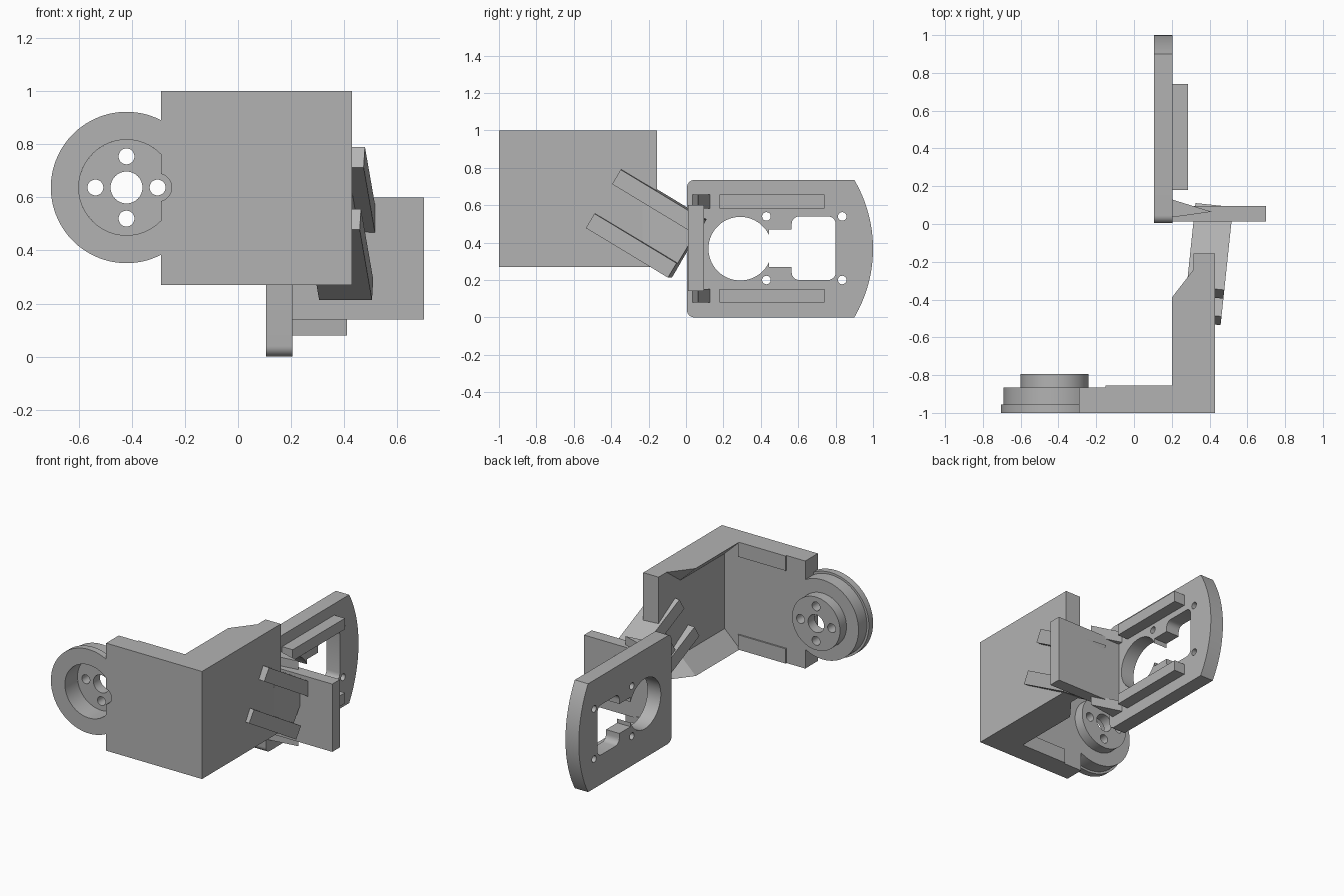
import bpy, bmesh
from math import cos, sin, pi, radians, acos, asin
from mathutils import Matrix, Vector

old = bpy.data.objects.get("Cube")
if old:
    bpy.data.objects.remove(old)

grey = bpy.data.materials.new("plain grey")
grey.use_nodes = True
grey.diffuse_color = (0.45, 0.45, 0.45, 1)
grey.node_tree.nodes["Principled BSDF"].inputs["Base Color"].default_value = (0.45, 0.45, 0.45, 1)

# Local sheet axes: outline in XZ extruded along Y, or in YZ along X
XZ = Matrix(((1, 0, 0, 0), (0, 0, -1, 0), (0, 1, 0, 0), (0, 0, 0, 1)))
YZ = Matrix(((0, 0, 1, 0), (1, 0, 0, 0), (0, 1, 0, 0), (0, 0, 0, 1)))


def arc(cx, cy, r, a=0.0, b=2 * pi, n=48):
    closed = abs(b - a) > 2 * pi - 0.001
    steps = n if closed else n - 1
    return [(cx + r * cos(a + (b - a) * i / steps), cy + r * sin(a + (b - a) * i / steps))
            for i in range(n)]


def rounded(x0, x1, y0, y1, r):
    pts = []
    for i, (x, y) in enumerate([(x1 - r, y1 - r), (x0 + r, y1 - r), (x0 + r, y0 + r), (x1 - r, y0 + r)]):
        pts += arc(x, y, r, i * pi / 2, (i + 1) * pi / 2, 6)
    return pts


def sheet(name, loops, lo, hi, axes):
    """Flat outline with holes, extruded between lo and hi."""
    cu = bpy.data.curves.new(name, "CURVE")
    cu.dimensions = "2D"
    cu.fill_mode = "BOTH"
    cu.extrude = (hi - lo) / 2
    for loop in loops:
        sp = cu.splines.new("POLY")
        sp.points.add(len(loop) - 1)
        for p, (x, y) in zip(sp.points, loop):
            p.co = (x, y, 0, 1)
        sp.use_cyclic_u = True
    ob = bpy.data.objects.new(name, cu)
    bpy.context.collection.objects.link(ob)
    normal = Vector((0, 1, 0)) if axes is XZ else Vector((1, 0, 0))
    ob.matrix_world = Matrix.Translation(normal * (lo + hi) / 2) @ axes
    bpy.ops.object.select_all(action="DESELECT")
    ob.select_set(True)
    bpy.context.view_layer.objects.active = ob
    bpy.ops.object.convert(target="MESH")
    ob = bpy.context.view_layer.objects.active
    ob.data.materials.clear()
    ob.data.materials.append(grey)
    bpy.ops.object.shade_smooth_by_angle(angle=radians(30))
    return ob


def hull(name, points, matrix=Matrix()):
    """Convex solid around a few points."""
    bm = bmesh.new()
    for p in points:
        bm.verts.new(p)
    bmesh.ops.convex_hull(bm, input=bm.verts)
    bmesh.ops.dissolve_limit(bm, angle_limit=0.01, verts=bm.verts, edges=bm.edges)
    bmesh.ops.recalc_face_normals(bm, faces=bm.faces)
    me = bpy.data.meshes.new(name)
    bm.to_mesh(me)
    bm.free()
    me.materials.append(grey)
    ob = bpy.data.objects.new(name, me)
    ob.matrix_world = matrix
    bpy.context.collection.objects.link(ob)
    return ob


def box(name, xs, ys, zs, matrix=Matrix()):
    return hull(name, [(x, y, z) for x in xs for y in ys for z in zs], matrix)


# Round hub: stepped rim, open at the wall, and a drilled floor
HX, HZ, EDGE = -0.42, 0.637, -0.29


def rim(r):
    a, b = acos((EDGE - HX) / r), acos((EDGE - HX) / 0.18)
    return arc(HX, HZ, r, a, 2 * pi - a, 64) + arc(HX, HZ, 0.18, 2 * pi - b, b, 48)


sheet("hub_front_lip", [rim(0.285)], -1, -0.955, XZ)
sheet("hub_rim", [rim(0.27)], -0.955, -0.865, XZ)
holes = [arc(HX, HZ, 0.06)]
holes += [arc(HX + 0.117 * cos(i * pi / 2), HZ + 0.117 * sin(i * pi / 2), 0.03, n=24) for i in range(4)]
sheet("hub_floor", [arc(HX, HZ, 0.18, n=64)] + holes, -0.865, -0.795, XZ)

# Corner bracket: front wall with a screw notch, and side wall
notch_angle = acos(0.013 / 0.053)
notch = arc(-0.303, HZ, 0.053, notch_angle, -notch_angle, 20)
sheet("front_wall", [[(EDGE, 0.27), (0.43, 0.27), (0.43, 1), (EDGE, 1)] + notch], -1, -0.865, XZ)
box("side_wall", (0.315, 0.43), (-0.95, -0.155), (0.27, 1))

# Stiffening ribs along the top and bottom of the bracket
for side, edge, s in (("top", 1, -1), ("bottom", 0.27, 1)):
    deep = edge + s * 0.115
    hull(side + "_side_rib", [(0.2, -0.87, edge), (0.2, -0.39, edge), (0.32, -0.235, edge),
                              (0.32, -0.87, edge), (0.32, -0.87, deep), (0.32, -0.39, deep)])
    box(side + "_front_rib", (-0.15, 0.21), (-0.87, -0.855), (edge, edge + s * 0.1))

# Tilted arm with two prongs and a web between them
tilt = (Matrix.Translation((0.41, -0.04, 0.29)) @ Matrix.Rotation(radians(-6), 4, "Z")
        @ Matrix.Rotation(radians(-31), 4, "X"))
box("lower_prong", (-0.1, 0.1), (-0.515, 0), (-0.09, 0), tilt)
box("upper_prong", (-0.1, 0.1), (-0.515, 0), (0.184, 0.274), tilt)
box("arm_web", (-0.09, 0.04), (-0.32, 0), (-0.01, 0.19), tilt)

# Cross plate joining the arm to the motor plate
box("cross_plate", (0.2, 0.7), (0.012, 0.095), (0.14, 0.6))

# Motor plate: rounded near end, bowed far end, keyhole cut-out and screw holes
H, MID = 0.735, 0.3675
bow_r = (0.1 ** 2 + MID ** 2) / 0.2
bow = asin(MID / bow_r)
outline = (arc(0.045, H - 0.04, 0.04, pi / 2, pi, 8) + arc(0.045, 0.04, 0.04, pi, 1.5 * pi, 8)
           + arc(1 - bow_r, MID, bow_r, -bow, bow, 32))
mouth = acos(0.155 / 0.17)
keyhole = arc(0.29, MID, 0.17, mouth, 2 * pi - mouth, 56)
keyhole += [(0.445, 0.27), (0.565, 0.27)]
pocket = rounded(0.565, 0.8, 0.2, 0.54, 0.04)
keyhole += pocket[12:] + pocket[:12] + [(0.565, 0.47), (0.445, 0.47)]
screws = [arc(y, z, 0.023, n=20) for y in (0.43, 0.835) for z in (0.2, 0.54)]
sheet("motor_plate", [outline, keyhole] + screws, 0.105, 0.205, YZ)

# Rails and gussets on the motor plate
for side, z0, z1 in (("lower", 0.08, 0.152), ("upper", 0.583, 0.658)):
    box(side + "_rail", (0.2, 0.285), (0.18, 0.74), (z0, z1))
    hull(side + "_gusset", [(x, y, z) for x, y in ((0.2, 0.13), (0.41, 0.065), (0.2, 0.035))
                            for z in (z0, z1)])
